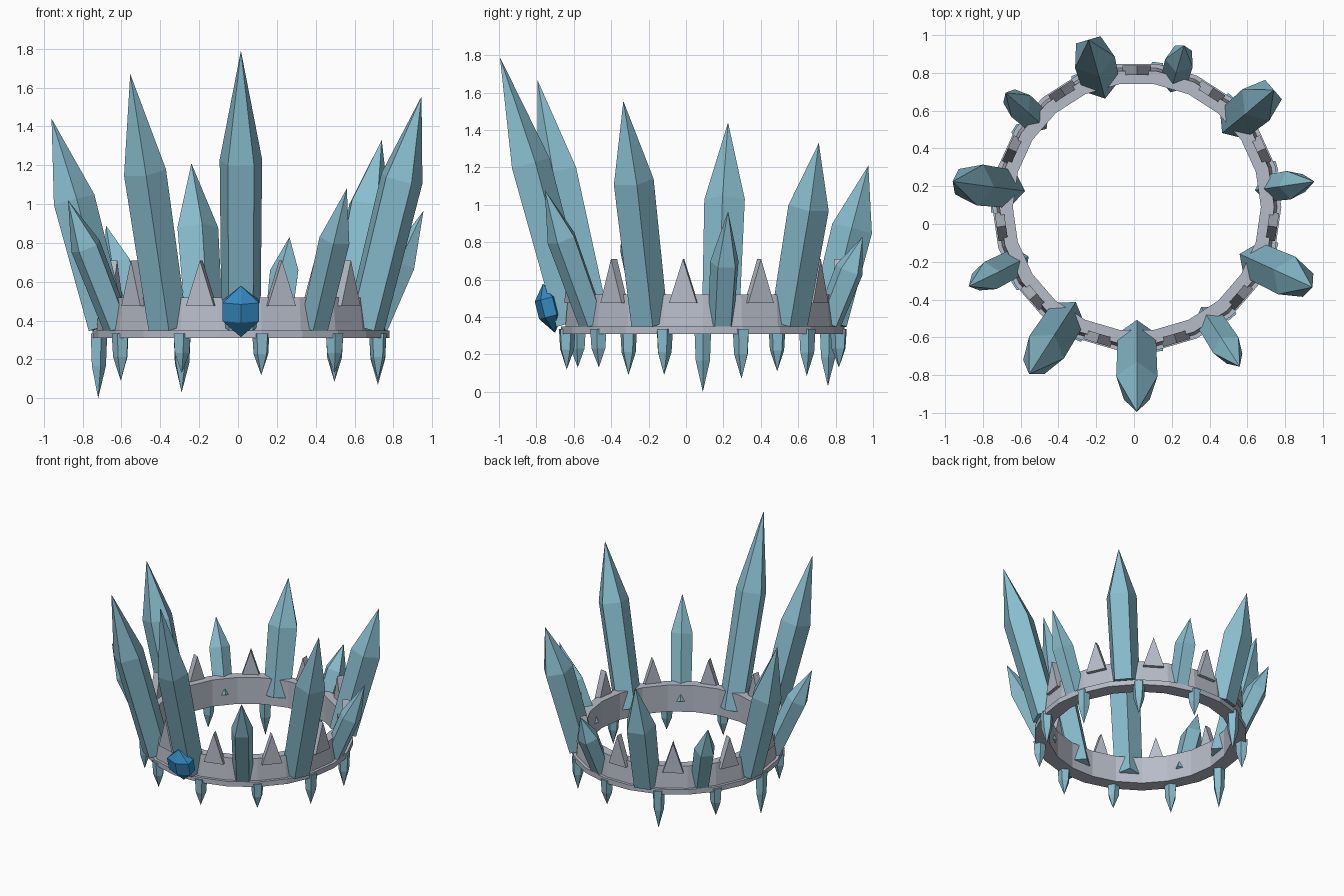
import bpy, bmesh
from math import sin, cos, pi, radians
from mathutils import Vector

if "Cube" in bpy.data.objects:
    bpy.data.objects.remove(bpy.data.objects["Cube"])

CENTRE = Vector((0.015, 0.09, 0))
STEP = 360 / 11
UP = Vector((0, 0, 1))


def material(name, colour):
    m = bpy.data.materials.new(name)
    m.use_nodes = True
    m.diffuse_color = (*colour, 1)
    m.node_tree.nodes["Principled BSDF"].inputs["Base Color"].default_value = (*colour, 1)
    return m


silver = material("silver grey", (0.47, 0.50, 0.58))
ice = material("ice blue", (0.25, 0.51, 0.62))
blue = material("deep blue", (0.035, 0.25, 0.52))


def finish(name, bm, mat):
    bmesh.ops.recalc_face_normals(bm, faces=bm.faces)
    mesh = bpy.data.meshes.new(name)
    bm.to_mesh(mesh)
    bm.free()
    mesh.materials.append(mat)
    obj = bpy.data.objects.new(name, mesh)
    bpy.context.collection.objects.link(obj)
    return obj


def outward(deg):
    return Vector((cos(radians(deg)), sin(radians(deg)), 0))


def shard(name, mat, base, tip, rings, inward, sides=5, depth=1.0, pointed_base=False):
    """Faceted crystal: rings are (fraction along axis, radius), ending in a point."""
    axis = tip - base
    d = axis.normalized()
    u = (inward - d * inward.dot(d)).normalized()
    v = d.cross(u)
    bm = bmesh.new()
    loops = []
    for t, r in rings:
        loops.append([bm.verts.new(base + axis * t + u * (r * depth * cos(2 * pi * i / sides))
                                   + v * (r * sin(2 * pi * i / sides))) for i in range(sides)])
    for a, b in zip(loops, loops[1:]):
        for i in range(sides):
            j = (i + 1) % sides
            bm.faces.new((a[i], a[j], b[j], b[i]))
    top = bm.verts.new(tip)
    low = bm.verts.new(base) if pointed_base else None
    for i in range(sides):
        j = (i + 1) % sides
        bm.faces.new((loops[-1][i], loops[-1][j], top))
        if low:
            bm.faces.new((loops[0][j], loops[0][i], low))
    if not low:
        bm.faces.new(loops[0][::-1])
    return finish(name, bm, mat)


# Faceted ring with a small flange at the foot
SIDES = 22
profile = [(0.65, 0.31), (0.757, 0.31), (0.757, 0.35), (0.735, 0.35), (0.72, 0.52), (0.65, 0.52)]
bm = bmesh.new()
loops = []
for s in range(SIDES):
    direction = outward(360 * s / SIDES) / cos(pi / SIDES)
    loops.append([bm.verts.new(CENTRE + direction * r + UP * z) for r, z in profile])
for s in range(SIDES):
    a, b = loops[s], loops[(s + 1) % SIDES]
    for i in range(len(profile)):
        j = (i + 1) % len(profile)
        bm.faces.new((a[i], b[i], b[j], a[j]))
finish("crown_band", bm, silver)

# Triangular metal teeth between the crystals
for k in range(11):
    out = outward(90 + k * STEP)
    side = UP.cross(out)
    bm = bmesh.new()
    ends = [[bm.verts.new(CENTRE + out * r + side * x + UP * z)
             for x, z in ((-0.075, 0.475), (0.075, 0.475), (0, 0.71))] for r in (0.70, 0.75)]
    bm.faces.new(ends[0])
    bm.faces.new(ends[1])
    for i in range(3):
        j = (i + 1) % 3
        bm.faces.new((ends[0][i], ends[0][j], ends[1][j], ends[1][i]))
    finish(f"tooth_{k + 1}", bm, silver)

# Leaning crystals, counter-clockwise from the front: tip x, y, z, shoulder height, radius
crystals = [
    (0.015, -0.995, 1.79, 1.22, 0.115),
    (0.56, -0.755, 1.08, 0.82, 0.083),
    (0.945, -0.335, 1.555, 1.13, 0.115),
    (0.955, 0.225, 0.965, 0.69, 0.08),
    (0.74, 0.71, 1.33, 0.99, 0.115),
    (0.265, 0.945, 0.83, 0.65, 0.08),
    (-0.24, 0.975, 1.21, 0.87, 0.115),
    (-0.68, 0.695, 0.89, 0.69, 0.08),
    (-0.96, 0.225, 1.44, 1.02, 0.115),
    (-0.875, -0.33, 1.02, 0.78, 0.083),
    (-0.555, -0.795, 1.67, 1.17, 0.115),
]
for k, (x, y, z, shoulder, r) in enumerate(crystals):
    out = outward(-90 + k * STEP)
    foot = 0.37
    t = (shoulder - foot) / (z - foot)
    shard(f"crystal_{k + 1}", ice, CENTRE + out * 0.70 + UP * foot, Vector((x, y, z)),
          [(0, r * 0.92), (t, r)], -out)

# Icicles hanging under the band, counter-clockwise from the right side
for k, z in enumerate([0, 0.09, 0.13, 0.12, 0.13, 0.09, 0.07, 0.085, 0.13, 0.03, 0.11]):
    out = outward(180 + k * STEP)
    p = CENTRE + out * 0.735
    shard(f"icicle_{k + 1}", ice, p + UP * 0.335, p + UP * z,
          [(0, 0.047), (0.5, 0.04)], -out)

# Blue gem at the foot of the front crystal
shard("front_gem", blue, Vector((0.015, -0.70, 0.315)), Vector((0.015, -0.765, 0.578)),
      [(0.34, 0.108), (0.70, 0.108)], Vector((0, 1, 0)), sides=6, depth=0.6, pointed_base=True)
